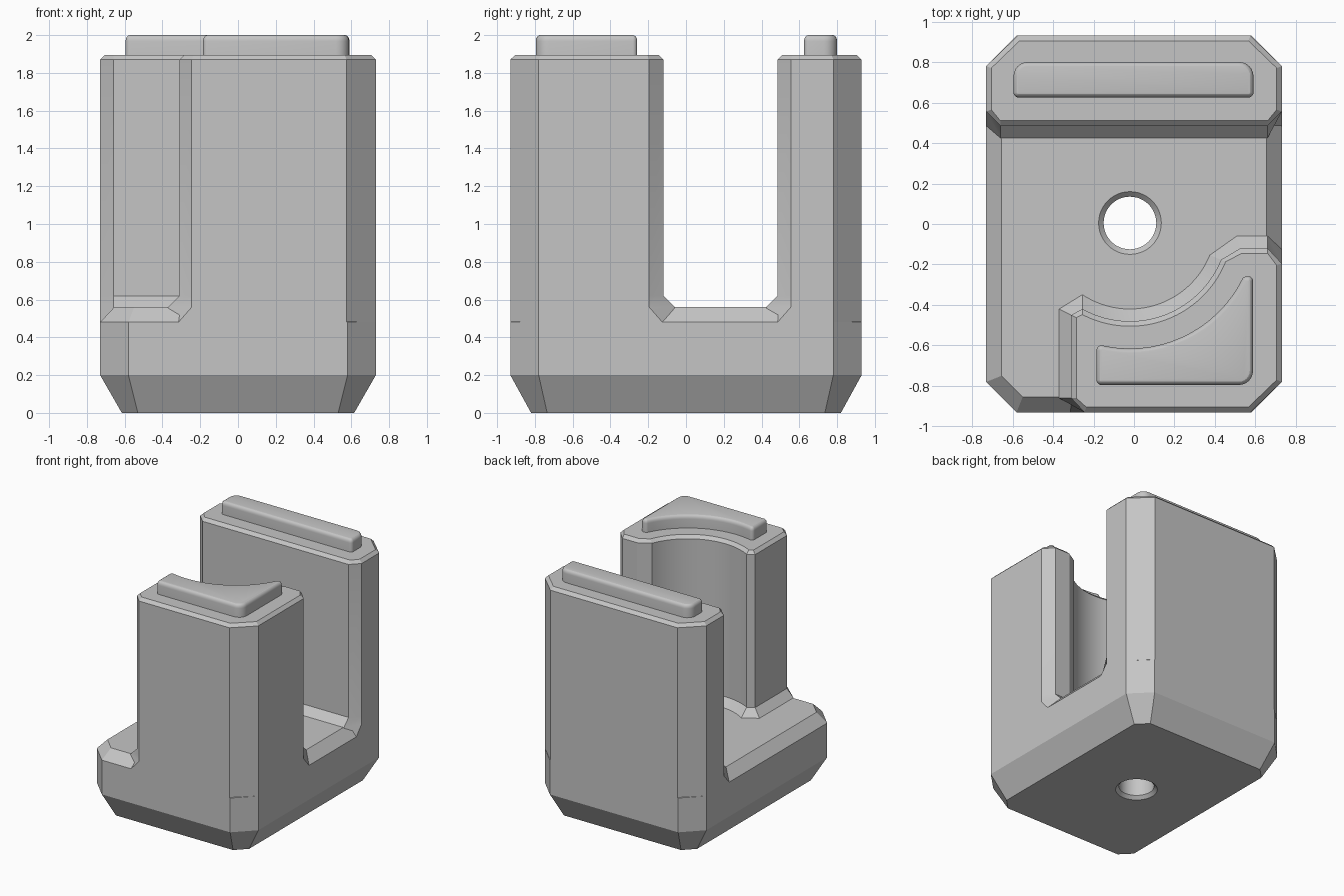
import bpy, bmesh
from math import sin, cos, asin, pi, radians, tan
from mathutils import Vector

cube = bpy.data.objects.get("Cube")
if cube:
    bpy.data.objects.remove(cube, do_unlink=True)

grey = bpy.data.materials.new("light grey")
grey.use_nodes = True
grey.diffuse_color = (0.56, 0.56, 0.56, 1)
grey.node_tree.nodes["Principled BSDF"].inputs["Base Color"].default_value = grey.diffuse_color

HOLE = Vector((-0.02, 0.005))      # shared centre of the hole and the curved walls
FLOOR, RIM, TOP = 0.56, 0.48, 1.895


def loft(name, rings):
    """Closed solid from (z, outline) rings with equal point counts."""
    bm = bmesh.new()
    loops = [[bm.verts.new((p[0], p[1], z)) for p in outline] for z, outline in rings]
    for low, high in zip(loops, loops[1:]):
        for k in range(len(low)):
            j = (k + 1) % len(low)
            bm.faces.new((low[k], low[j], high[j], high[k]))
    bm.faces.new(loops[0][::-1])
    bm.faces.new(loops[-1])
    bmesh.ops.recalc_face_normals(bm, faces=bm.faces)
    mesh = bpy.data.meshes.new(name)
    bm.to_mesh(mesh)
    bm.free()
    mesh.materials.append(grey)
    obj = bpy.data.objects.new(name, mesh)
    bpy.context.collection.objects.link(obj)
    soften(mesh)
    return obj


def soften(mesh):
    mesh.shade_smooth()
    mesh.set_sharp_from_angle(angle=radians(20))


def octagon(x, y, cut):
    quarter = [(x, y - cut), (x - cut, y)]
    half = quarter + [(-a, b) for a, b in reversed(quarter)]
    return half + [(-a, -b) for a, b in half]


def arc(radius, start, end, steps):
    return [HOLE + radius * Vector((cos(t), sin(t)))
            for t in (start + (end - start) * k / steps for k in range(steps + 1))]


# Base block with tapered foot and chamfered rim
base = loft("base", [(0, octagon(0.615, 0.82, 0.085)), (0.2, octagon(0.73, 0.93, 0.15)),
                     (RIM, octagon(0.73, 0.93, 0.15)), (FLOOR, octagon(0.655, 0.855, 0.105))])

# Chamfered through hole
cutter = loft("hole_cutter", [(z, arc(r, 0, 2 * pi, 48)[:-1]) for z, r in
                              ((-0.01, 0.165), (0.025, 0.13), (0.535, 0.13), (0.57, 0.165))])
cutter.hide_render = True
cut = base.modifiers.new("hole", "BOOLEAN")
cut.operation, cut.solver, cut.object = "DIFFERENCE", "EXACT", cutter
bpy.context.view_layer.update()
mesh = bpy.data.meshes.new_from_object(base.evaluated_get(bpy.context.evaluated_depsgraph_get()))
base.modifiers.clear()
base.data = mesh
soften(mesh)
bpy.data.objects.remove(cutter, do_unlink=True)


# Post outlines: grow widens the inner walls, inset shrinks the outer ones,
# shift slides the outer end of the corner chamfers
def front_outline(grow, inset, shift):
    r = 0.485 - grow
    curve = arc(r, radians(-22), -pi / 2 - asin(0.235 / r), 28)
    return [(-0.245 - shift, -0.93 + inset), (0.575 - 0.4 * inset, -0.93 + inset),
            (0.73 - inset, -0.78 + 0.4 * inset), (0.73 - inset, -0.195 + shift),
            (0.66, -0.12 + grow), (0.525 - 0.3 * grow, -0.12 + grow), *curve,
            (-0.31 - grow, -0.45 + 0.5 * grow), (-0.31 - grow, -0.86)]


def back_outline(grow, inset, shift):
    half = [(0.66, 0.485 - grow), (0.73 - inset, 0.555 - shift),
            (0.73 - inset, 0.78 - 0.4 * inset), (0.575 - 0.4 * inset, 0.93 - inset)]
    return half + [(-x, y) for x, y in reversed(half)]


# Posts: flared foot, straight wall, chamfered top
for name, outline in (("front_post", front_outline), ("back_post", back_outline)):
    loft(name, [(RIM, outline(0.06, 0, 0.07)), (FLOOR, outline(0.06, 0, 0)),
                (FLOOR + 0.06, outline(0, 0, 0)), (TOP - 0.025, outline(0, 0, 0)),
                (TOP, outline(-0.025, 0.025, -0.01))])


def round_corners(points, radii):
    """Replace the corners listed in radii by arcs."""
    result = []
    for k, p in enumerate(points):
        p = Vector(p)
        if k not in radii:
            result.append(p)
            continue
        a = (Vector(points[k - 1]) - p).normalized()
        b = (Vector(points[(k + 1) % len(points)]) - p).normalized()
        half = a.angle(b) / 2
        centre = p + (a + b).normalized() * radii[k] / sin(half)
        start = p + a * radii[k] / tan(half) - centre
        end = p + b * radii[k] / tan(half) - centre
        turn = pi - 2 * half
        for s in range(7):
            t = s / 6
            result.append(centre + (start * sin((1 - t) * turn) + end * sin(t * turn)) / sin(turn))
    return result


def shrink(points, d):
    """Mitred inward offset of a counter-clockwise outline."""
    result = []
    for k, p in enumerate(points):
        u = (p - points[k - 1]).normalized()
        v = (points[(k + 1) % len(points)] - p).normalized()
        n, m = Vector((-u.y, u.x)), Vector((-v.y, v.x))
        result.append(p + (n + m) * d / (1 + n.dot(m)))
    return result


# Raised pads with rounded tops
def pad(name, outline):
    rings = [(TOP - 0.01, outline)]
    for k in range(6):
        t = k / 5 * pi / 2
        rings.append((1.968 + 0.032 * sin(t), shrink(outline, 0.023 * (1 - cos(t)))))
    loft(name, rings)


pad("back_pad", round_corners([(-0.595, 0.625), (0.59, 0.625), (0.59, 0.8), (-0.595, 0.8)],
                              {0: 0.025, 1: 0.025, 2: 0.07, 3: 0.07}))
sweep = arc(0.62, radians(-25.4), -pi / 2 - asin(0.165 / 0.62), 16)
corners = [(-0.185, -0.795), (0.588, -0.795), (0.588, -0.255)] + sweep
pad("front_pad", round_corners(corners, {0: 0.025, 1: 0.07, 2: 0.024, 3: 0.024,
                                         len(corners) - 1: 0.025}))
